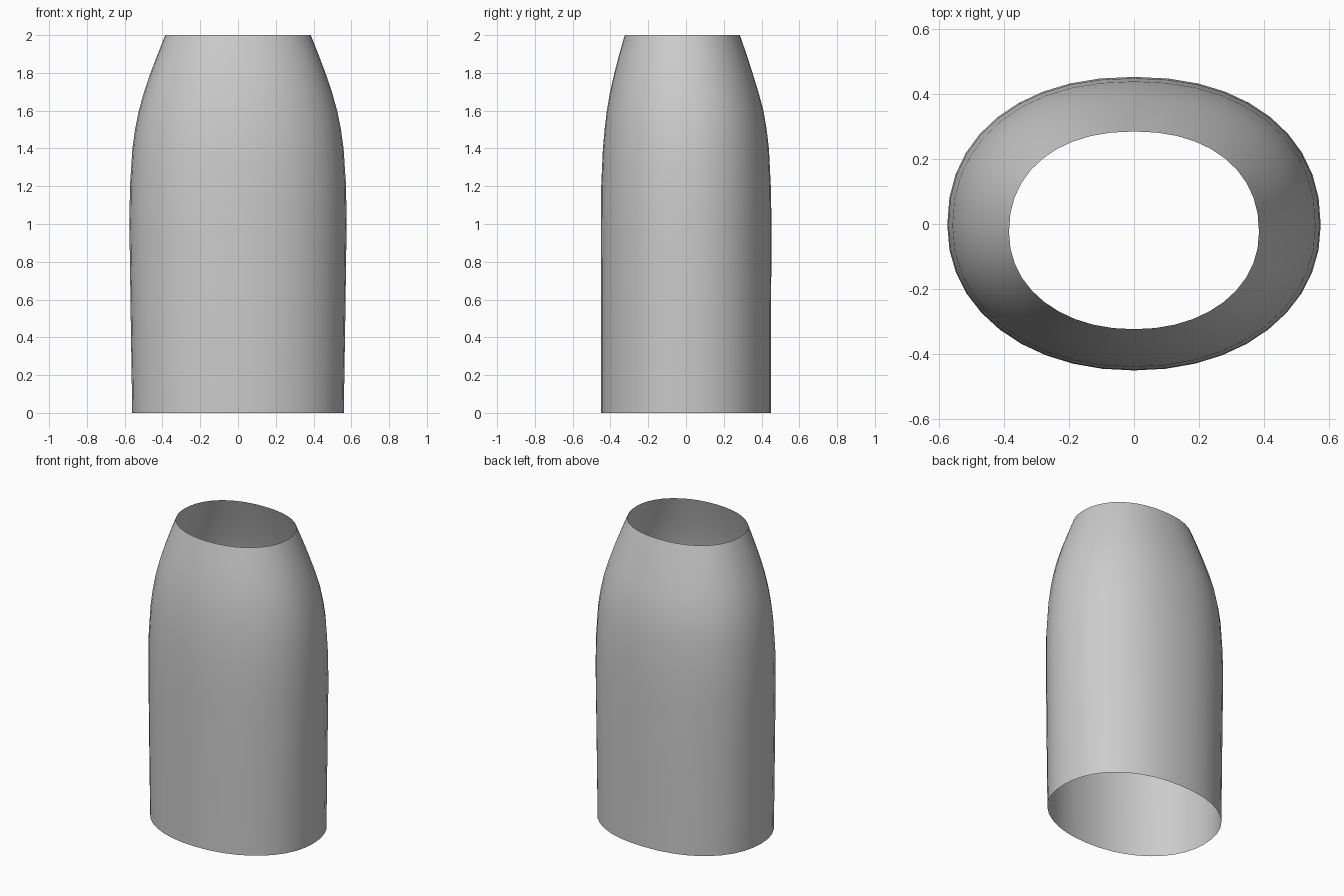
import bpy, bmesh, math

if "Cube" in bpy.data.objects:
    bpy.data.objects.remove(bpy.data.objects["Cube"])

# Tube sections: z, half width, front y, back y
SECTIONS = [
    (0.00, 0.560, -0.450, 0.450),
    (0.50, 0.568, -0.450, 0.450),
    (1.00, 0.575, -0.451, 0.453),
    (1.20, 0.572, -0.449, 0.449),
    (1.40, 0.559, -0.440, 0.439),
    (1.50, 0.545, -0.431, 0.427),
    (1.60, 0.525, -0.419, 0.410),
    (1.70, 0.497, -0.402, 0.383),
    (1.80, 0.463, -0.379, 0.352),
    (1.90, 0.425, -0.353, 0.320),
    (2.00, 0.385, -0.324, 0.285),
]
SIDES = 40


def power(v, n):
    return math.copysign(abs(v) ** (2 / n), v)


def ring(bm, z, half_w, front, back):
    """Rounded oval with separate front and back depths."""
    mid = (front + back) / 2 - 0.005
    verts = []
    for i in range(SIDES):
        a = 2 * math.pi * i / SIDES
        n = 2.2 if math.sin(a) > 0 else 2.1
        depth = back - mid if math.sin(a) > 0 else mid - front
        verts.append(bm.verts.new((half_w * power(math.cos(a), n),
                                   mid + depth * power(math.sin(a), n), z)))
    return verts


# Open sleeve lofted through the sections
bm = bmesh.new()
rings = [ring(bm, *s) for s in SECTIONS]
for lo, hi in zip(rings, rings[1:]):
    for i in range(SIDES):
        j = (i + 1) % SIDES
        bm.faces.new((lo[i], lo[j], hi[j], hi[i])).smooth = True
mesh = bpy.data.meshes.new("tapered_sleeve")
bm.to_mesh(mesh)
bm.free()
obj = bpy.data.objects.new("tapered_sleeve", mesh)
bpy.context.collection.objects.link(obj)
